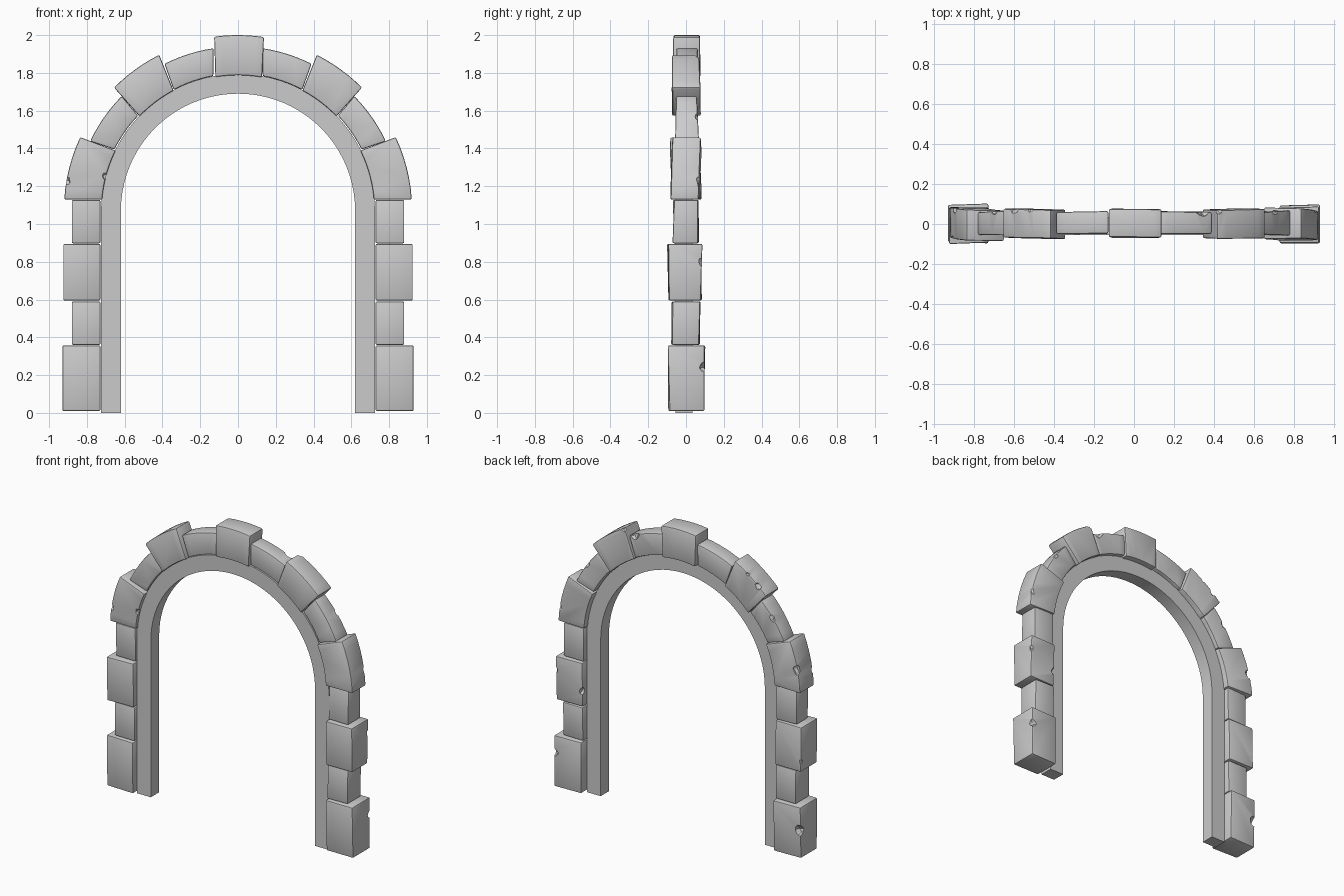
import bpy, bmesh, math, random
from mathutils import Vector

if "Cube" in bpy.data.objects:
    bpy.data.objects.remove(bpy.data.objects["Cube"])

random.seed(4)
CZ = 1.07  # height of the arch centre


def arc(r, a0, a1, n):
    """Points on the arch circle, angles in degrees from +x."""
    pts = []
    for i in range(n + 1):
        a = math.radians(a0 + (a1 - a0) * i / n)
        pts.append((r * math.cos(a), CZ + r * math.sin(a)))
    return pts


def select(ob):
    bpy.ops.object.select_all(action='DESELECT')
    ob.select_set(True)
    bpy.context.view_layer.objects.active = ob


def apply_mods(ob):
    select(ob)
    for m in list(ob.modifiers):
        bpy.ops.object.modifier_apply(modifier=m.name)


def extrude(name, pts, y0, y1, bevel, skew=0.0):
    """Extrude an xz outline from y0 to y1, faces slightly uneven when skewed."""
    cx = sum(p[0] for p in pts) / len(pts)
    cz = sum(p[1] for p in pts) / len(pts)
    bm = bmesh.new()
    rings = []
    for y in (y0, y1):
        sx, sz = random.uniform(-skew, skew), random.uniform(-skew, skew)
        rings.append([bm.verts.new((x, y + sx * (x - cx) + sz * (z - cz), z))
                      for x, z in pts])
    n = len(pts)
    bm.faces.new(rings[0])
    bm.faces.new(rings[1][::-1])
    for i in range(n):
        j = (i + 1) % n
        bm.faces.new((rings[0][i], rings[1][i], rings[1][j], rings[0][j]))
    bmesh.ops.recalc_face_normals(bm, faces=bm.faces[:])
    me = bpy.data.meshes.new(name)
    bm.to_mesh(me)
    bm.free()
    ob = bpy.data.objects.new(name, me)
    bpy.context.collection.objects.link(ob)
    if bevel:
        m = ob.modifiers.new("Bevel", 'BEVEL')
        m.width, m.segments, m.limit_method = bevel, 2, 'ANGLE'
        m.angle_limit = math.radians(35)
        apply_mods(ob)
    return ob


def chip(ob, pos, r):
    """Knock a rough, faceted chip out of a stone."""
    bpy.ops.mesh.primitive_ico_sphere_add(subdivisions=2, radius=r, location=pos)
    cutter = bpy.context.object
    cutter.hide_render = True
    for v in cutter.data.vertices:
        v.co *= random.uniform(0.8, 1.15)
    m = ob.modifiers.new("Chip", 'BOOLEAN')
    m.operation, m.solver, m.object = 'DIFFERENCE', 'EXACT', cutter
    apply_mods(ob)
    bpy.data.objects.remove(cutter, do_unlink=True)


def finish(ob):
    select(ob)
    bpy.ops.object.shade_smooth_by_angle(angle=math.radians(25))


def voussoir(r0, r1, outer, inner):
    """Wedge outline between two radii with its own end angles on each."""
    return arc(r1, outer[0], outer[1], 6) + arc(r0, inner[1], inner[0], 6)


# Plain inner frame
outline = ([(0.725, 0.0)] + arc(0.725, 0, 180, 40) + [(-0.725, 0.0), (-0.62, 0.0)]
           + arc(0.62, 180, 0, 40) + [(0.62, 0.0)])
finish(extrude("inner_frame", outline, -0.055, 0.035, 0))


# Jamb stones and arch stones on each side
def rect(x1, z0, z1):
    return [(0.728, z0), (x1, z0), (x1, z1), (0.728, z1)]


stones = [
    ("base_stone", rect(0.93, 0.01, 0.357), -0.092, 0.095),
    ("lower_jamb_stone", rect(0.88, 0.36, 0.59), -0.075, 0.073),
    ("middle_jamb_stone", rect(0.925, 0.595, 0.895), -0.093, 0.08),
    ("upper_jamb_stone", rect(0.88, 0.898, 1.128), -0.065, 0.065),
    ("springer_stone", voussoir(0.722, 0.922, (3.7, 25), (4.7, 26.2)), -0.078, 0.075),
    ("lower_arch_stone", voussoir(0.73, 0.865, (25.2, 44.6), (26.4, 43.6)), -0.055, 0.062),
    ("large_arch_stone", voussoir(0.722, 0.925, (44.8, 63.2), (43.8, 61.8)), -0.072, 0.074),
    ("upper_arch_stone", voussoir(0.725, 0.87, (63.4, 81.5), (62, 79.6)), -0.05, 0.062),
]

# Chips as (x, y, z, radius) for each side
chips = {
    ("base_stone", -1): [(-0.93, 0.10, 0.20, 0.04)],
    ("base_stone", 1): [(0.93, 0.11, 0.24, 0.035)],
    ("middle_jamb_stone", 1): [(0.72, 0.09, 0.70, 0.035), (0.93, 0.09, 0.8, 0.025)],
    ("middle_jamb_stone", -1): [(-0.94, 0.09, 0.66, 0.03)],
    ("springer_stone", -1): [(-0.915, -0.085, 1.23, 0.03), (-0.70, -0.085, 1.25, 0.022),
                             (-0.90, 0.085, 1.28, 0.035)],
    ("springer_stone", 1): [(0.92, 0.085, 1.23, 0.035)],
    ("large_arch_stone", -1): [(-0.60, 0.085, 1.78, 0.03), (-0.53, 0.085, 1.85, 0.03)],
    ("large_arch_stone", 1): [(0.42, 0.085, 1.90, 0.035), (0.60, 0.085, 1.79, 0.022)],
    ("upper_arch_stone", 1): [(0.345, 0.07, 1.87, 0.035)],
    ("lower_arch_stone", -1): [(-0.70, 0.07, 1.58, 0.025)],
    ("lower_arch_stone", 1): [(0.71, 0.07, 1.57, 0.025)],
}

for side, label in ((-1, "left"), (1, "right")):
    for name, pts, y0, y1 in stones:
        ob = extrude(f"{label}_{name}", [(side * x, z) for x, z in pts],
                     y0, y1, 0.008, 0.04)
        for x, y, z, r in chips.get((name, side), []):
            chip(ob, Vector((x, y, z)), r)
        finish(ob)

# Keystone
finish(extrude("keystone", voussoir(0.718, 0.93, (81.5, 97.8), (79.8, 99.6)),
               -0.068, 0.075, 0.008, 0.02))
